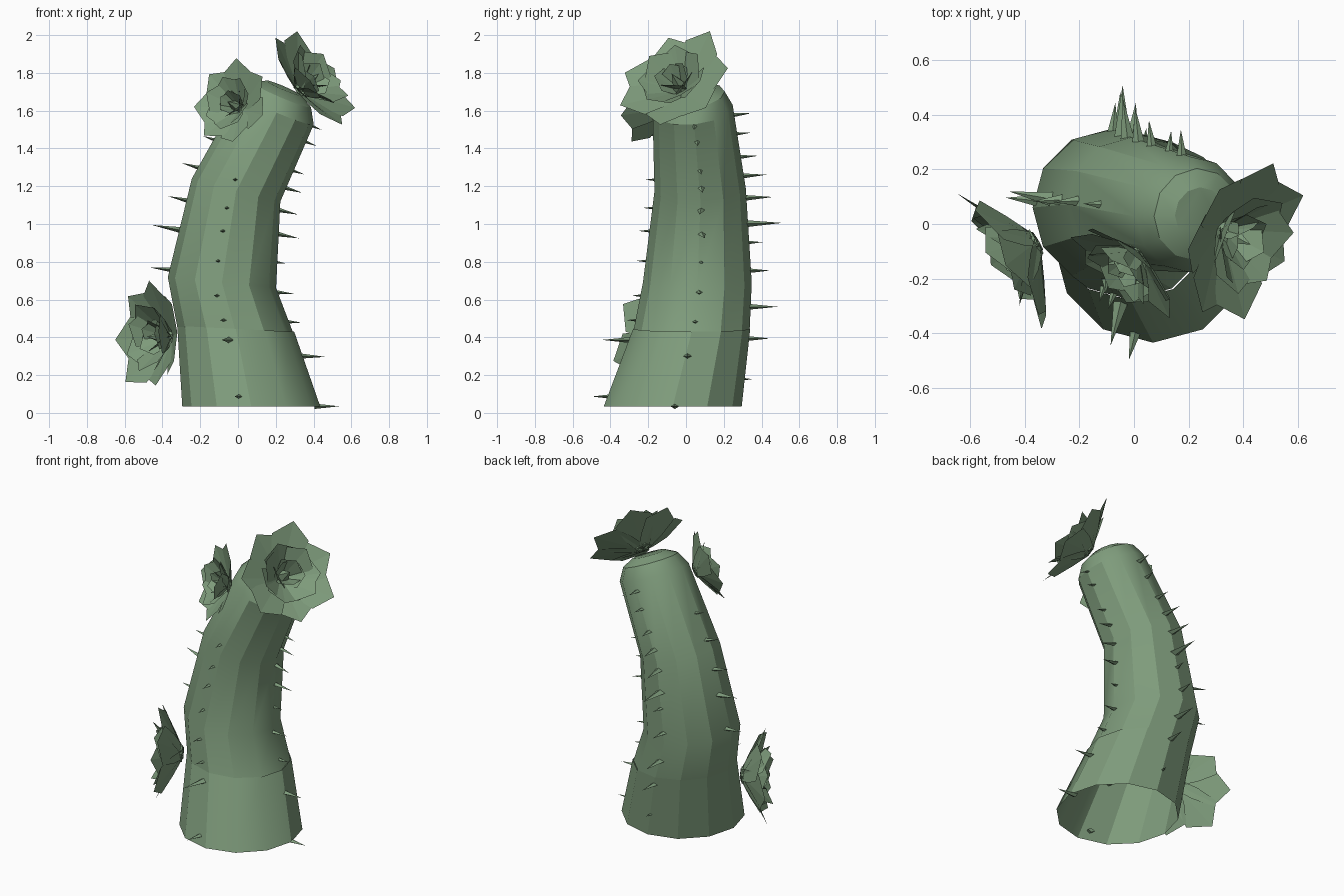
import bpy, bmesh, math, random
from mathutils import Vector, Matrix

if "Cube" in bpy.data.objects:
    bpy.data.objects.remove(bpy.data.objects["Cube"])

random.seed(4)
green = bpy.data.materials.new("cactus_green")
green.diffuse_color = (0.21, 0.33, 0.2, 1)
green.use_nodes = True
green.node_tree.nodes["Principled BSDF"].inputs["Base Color"].default_value = green.diffuse_color
SIDES = 12

# Trunk stations: centre, axis direction, radius
LOWER = [((.07, -.07, .035), (0, 0, 1), .365), ((-.012, .03, .445), (.05, 0, 1), .31)]
UPPER = [((-.015, .03, .44), (.05, 0, 1), .307), ((-.085, .06, .69), (.1, 0, 1), .288),
         ((-.01, .075, 1.18), (.26, -.03, 1), .242), ((.205, .035, 1.61), (.43, -.1, 1), .213),
         ((.23, .035, 1.685), (.43, -.1, 1), .17), ((.242, .035, 1.72), (.43, -.1, 1), .10)]
STATIONS = LOWER + UPPER[1:4]


def finish(bm, name, smooth=None):
    me = bpy.data.meshes.new(name)
    bm.to_mesh(me)
    bm.free()
    ob = bpy.data.objects.new(name, me)
    bpy.context.collection.objects.link(ob)
    me.materials.append(green)
    if smooth:
        bpy.context.view_layer.objects.active = ob
        ob.select_set(True)
        bpy.ops.object.shade_smooth_by_angle(angle=math.radians(smooth))
        ob.select_set(False)
    return ob


def ring_point(station, ang):
    """Point on a tilted ring, plus its outward direction."""
    c, n, r = station
    n = Vector(n).normalized()
    u = (Vector((1, 0, 0)) - n * n.x).normalized()
    out = u * math.cos(ang) + n.cross(u) * math.sin(ang)
    return Vector(c) + out * r, out


def trunk(name, stations, cap):
    bm = bmesh.new()
    rings = [[bm.verts.new(ring_point(s, 2 * math.pi * i / SIDES)[0]) for i in range(SIDES)]
             for s in stations]
    for a, b in zip(rings, rings[1:]):
        for i in range(SIDES):
            j = (i + 1) % SIDES
            bm.faces.new((a[i], a[j], b[j], b[i]))
    if cap:
        bm.faces.new(rings[-1])
    finish(bm, name, 28.5)


trunk("lower_trunk", LOWER, False)
trunk("upper_trunk", UPPER, True)


def surface(ang, z):
    """Trunk surface point nearest the wanted height."""
    best = None
    for a, b in zip(STATIONS, STATIONS[1:]):
        for k in range(41):
            t = k / 40
            s = (Vector(a[0]).lerp(Vector(b[0]), t), Vector(a[1]).lerp(Vector(b[1]), t),
                 a[2] + (b[2] - a[2]) * t)
            p, out = ring_point(s, ang)
            if best is None or abs(p.z - z) < best[0]:
                best = (abs(p.z - z), p, out)
    return best[1], best[2]


def spines(name, deg, items):
    """Column of flattened four-sided thorns: (height, length) pairs."""
    bm = bmesh.new()
    for z, length in items:
        p, out = surface(math.radians(deg), z)
        side = Vector((0, 0, 1)).cross(out).normalized()
        up = out.cross(side)
        w = .012 + length * .12
        base = [bm.verts.new(p - out * .03 + side * a * w + up * b * w * .6)
                for a, b in ((1, 0), (0, 1), (-1, 0), (0, -1))]
        tip = bm.verts.new(p + out * length + side * random.uniform(-.02, .02))
        for i in range(4):
            bm.faces.new((base[i], base[(i + 1) % 4], tip))
        bm.faces.new(base[::-1])
    finish(bm, name)


spines("back_spines", 91, [(.18, .04), (.39, .11), (.56, .14), (.75, .10), (.90, .07), (1.0, .18),
                           (1.14, .14), (1.25, .12), (1.35, .09), (1.48, .07), (1.58, .09)])
spines("front_spines", -99, [(.09, .09), (.39, .15), (.49, .05), (.62, .05), (.81, .05),
                             (.96, .06), (1.09, .05), (1.23, .05)])
spines("right_spines", 2, [(.035, .10), (.30, .12), (.48, .06), (.64, .09), (.80, .05), (.95, .11),
                           (1.07, .10), (1.19, .09), (1.28, .06), (1.43, .06), (1.52, .05)])
spines("left_spines", 175, [(.76, .11), (.97, .15), (1.13, .10), (1.30, .09), (1.45, .06)])

# Petal outline: fraction of length, fraction of half width
PETAL = [(0, .3), (.35, .75), (.72, 1), (1, 0), (.72, -1), (.35, -.75), (0, -.3)]


def flower(name, base, axis, size, twist):
    bm = bmesh.new()
    rot = Vector(axis).to_track_quat('Z', 'Y').to_matrix().to_4x4()
    frame = Matrix.Translation(base) @ rot
    # Layers: petal count, length, tilt in degrees, half width
    for n, length, tilt, half in ((7, 1.03, 24, .37), (7, .8, 42, .33), (5, .55, 60, .24)):
        twist += .45
        for i in range(n):
            a = twist + 2 * math.pi * i / n + random.uniform(-.1, .1)
            ln = size * length * random.uniform(.95, 1.06)
            m = (frame @ Matrix.Rotation(a, 4, 'Z')
                 @ Matrix.Rotation(-math.radians(tilt + random.uniform(-6, 6)), 4, 'Y'))
            pts = [bm.verts.new(m @ Vector((f * ln, h * half * size, abs(h) * .02 * size)))
                   for f, h in PETAL]
            # two halves meeting at a faint fold
            mid = bm.verts.new(m @ Vector((0, 0, 0)))
            bm.faces.new((mid, pts[3], pts[2], pts[1], pts[0]))
            bm.faces.new((mid, pts[6], pts[5], pts[4], pts[3]))
    # Central bud
    bmesh.ops.create_cone(bm, cap_ends=True, segments=5, radius1=size * .17, radius2=0,
                          depth=size * .45,
                          matrix=frame @ Matrix.Translation((0, 0, size * .25)))
    bmesh.ops.recalc_face_normals(bm, faces=bm.faces)
    finish(bm, name)


flower("front_flower", (.015, -.10, 1.61), (-.55, -.65, .3), .25, .2)
flower("top_flower", (.32, -.02, 1.705), (.62, -.32, .52), .32, .74)
flower("side_flower", (-.35, -.06, .40), (-.85, -.5, .02), .32, .1)
